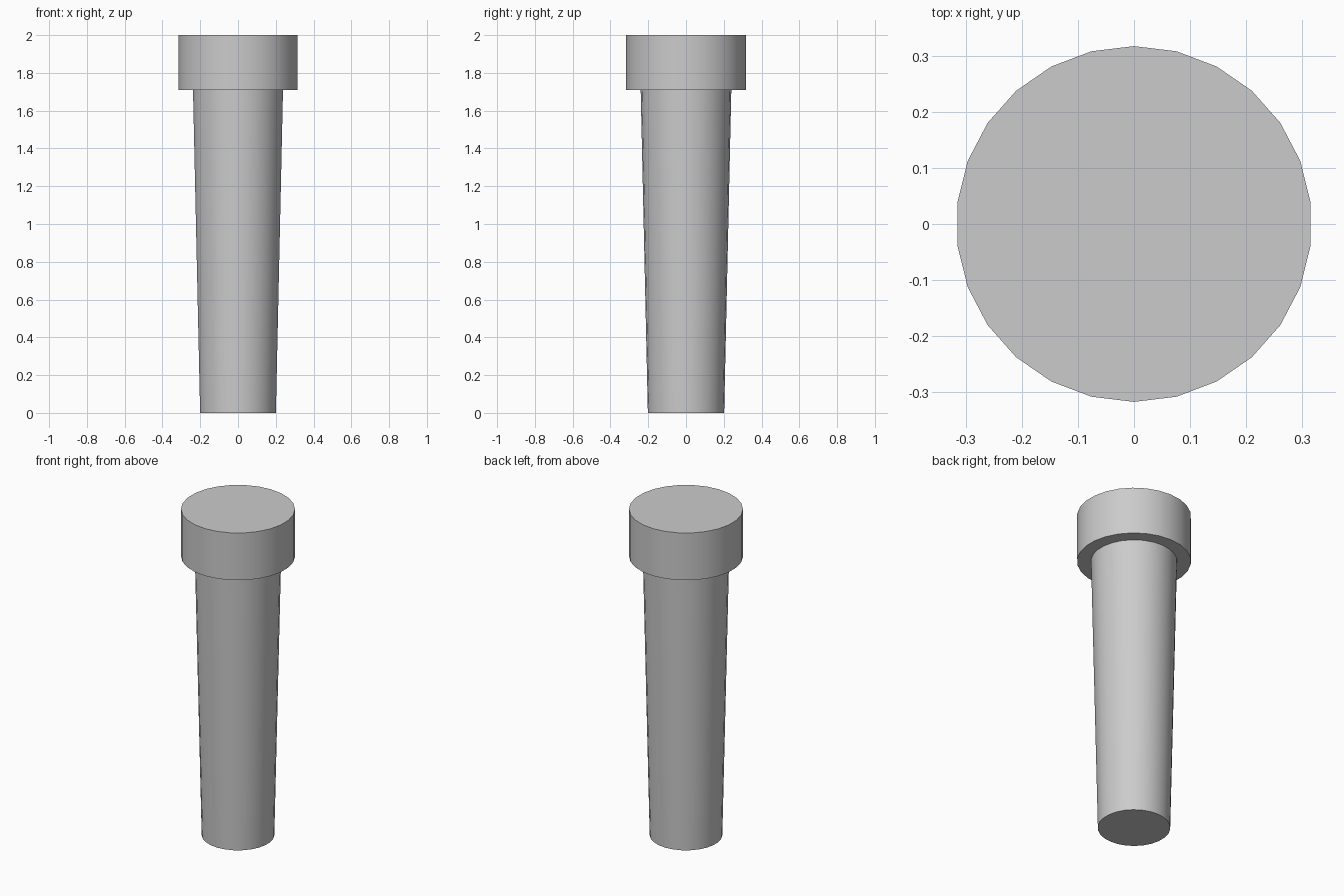
import bpy, bmesh, math

if "Cube" in bpy.data.objects:
    bpy.data.objects.remove(bpy.data.objects["Cube"])

SIDES = 26


def lathe(name, profile):
    """Turn a (radius, z) profile around z, with a corner on +y, and cap both ends."""
    bm = bmesh.new()
    rings = []
    for r, z in profile:
        ring = []
        for i in range(SIDES):
            a = math.pi / 2 + 2 * math.pi * i / SIDES
            ring.append(bm.verts.new((r * math.cos(a), r * math.sin(a), z)))
        rings.append(ring)
    for low, high in zip(rings, rings[1:]):
        for i in range(SIDES):
            j = (i + 1) % SIDES
            bm.faces.new((low[i], low[j], high[j], high[i]))
    bm.faces.new(rings[0][::-1])
    bm.faces.new(rings[-1])
    bmesh.ops.recalc_face_normals(bm, faces=bm.faces[:])
    mesh = bpy.data.meshes.new(name)
    bm.to_mesh(mesh)
    bm.free()
    obj = bpy.data.objects.new(name, mesh)
    bpy.context.collection.objects.link(obj)
    bpy.ops.object.select_all(action='DESELECT')
    obj.select_set(True)
    bpy.context.view_layer.objects.active = obj
    bpy.ops.object.shade_smooth_by_angle(angle=math.radians(30))
    return obj


# Tapered shank, stepping out to the wide flat head in one closed surface
lathe("headed_peg", [(0.202, 0), (0.24, 1.71), (0.317, 1.71), (0.317, 2.0)])
